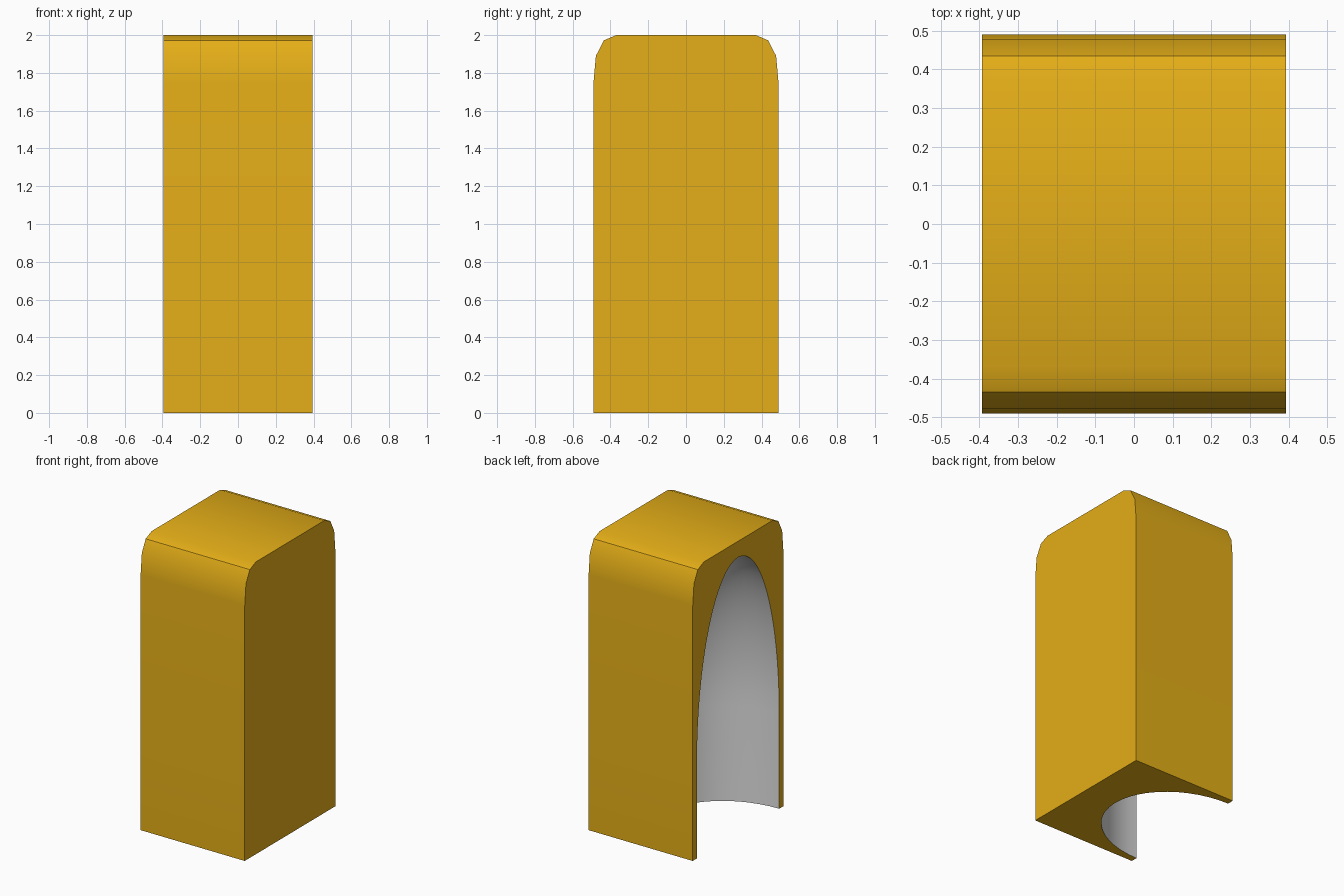
import bpy
import bmesh
from mathutils import Matrix
from math import radians

if "Cube" in bpy.data.objects:
    bpy.data.objects.remove(bpy.data.objects["Cube"])

HALF_WIDTH = 0.394
SPRING = 0.65       # height where the alcove's dome begins
DOME = 1.24         # height of the dome itself


def material(name, colour):
    mat = bpy.data.materials.new(name)
    mat.use_nodes = True
    mat.diffuse_color = colour
    mat.node_tree.nodes["Principled BSDF"].inputs["Base Color"].default_value = colour
    return mat


materials = [material("golden_yellow", (0.78, 0.425, 0.009, 1)),
             material("light_grey", (0.75, 0.75, 0.75, 1))]


def new_verts(result):
    return [g for g in result["geom"] if isinstance(g, bmesh.types.BMVert)]


def make_object(name, bm):
    bmesh.ops.recalc_face_normals(bm, faces=bm.faces)
    mesh = bpy.data.meshes.new(name)
    bm.to_mesh(mesh)
    bm.free()
    for mat in materials:
        mesh.materials.append(mat)
    obj = bpy.data.objects.new(name, mesh)
    bpy.context.collection.objects.link(obj)
    return obj


# Block: half profile with a rounded shoulder, mirrored and extruded across x
half = [(0.49, 0), (0.49, 1.745), (0.477, 1.89), (0.435, 1.972), (0.37, 2.0)]
profile = half + [(-y, z) for y, z in reversed(half)]
bm = bmesh.new()
side = bm.faces.new([bm.verts.new((-HALF_WIDTH, y, z)) for y, z in profile])
grown = bmesh.ops.extrude_face_region(bm, geom=[side], use_keep_orig=True)
bmesh.ops.translate(bm, vec=(2 * HALF_WIDTH, 0, 0), verts=new_verts(grown))
block = make_object("hollowed_block", bm)

# Cutter for the grey alcove: straight oval wall below, tall dome above
bm = bmesh.new()
bmesh.ops.create_uvsphere(bm, u_segments=48, v_segments=32, radius=1,
                          matrix=Matrix.Translation((-HALF_WIDTH - 0.0005, 0, SPRING))
                          @ Matrix.Diagonal((0.547, 0.445, DOME, 1)))
bmesh.ops.delete(bm, geom=[v for v in bm.verts if v.co.z < SPRING - 0.01], context="VERTS")
rim = [e for e in bm.edges if e.is_boundary]
wall = bmesh.ops.extrude_edge_only(bm, edges=rim)
for vert in new_verts(wall):
    vert.co.z = -0.1
bmesh.ops.holes_fill(bm, edges=[e for e in bm.edges if e.is_boundary])
for face in bm.faces:
    face.material_index = 1
cutter = make_object("alcove_cutter", bm)
cutter.hide_render = True

# Carve the alcove, then drop the cutter
carve = block.modifiers.new("alcove", "BOOLEAN")
carve.operation = "DIFFERENCE"
carve.solver = "EXACT"
carve.object = cutter
bpy.ops.object.select_all(action="DESELECT")
block.select_set(True)
bpy.context.view_layer.objects.active = block
bpy.ops.object.modifier_apply(modifier=carve.name)
bpy.data.objects.remove(cutter)

bpy.ops.object.shade_smooth_by_angle(angle=radians(30))
